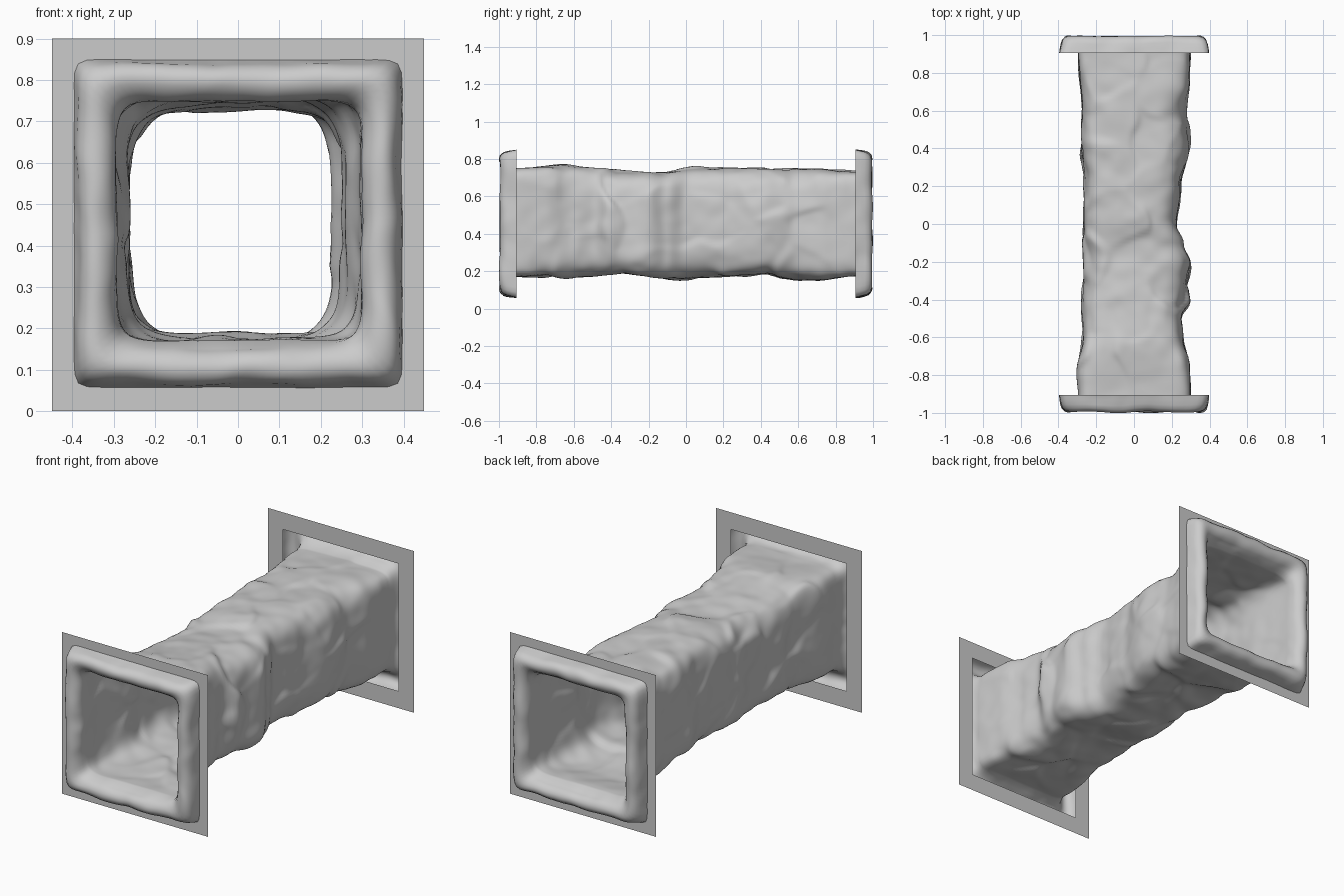
import bpy, bmesh, math
from mathutils import Vector, noise

if "Cube" in bpy.data.objects:
    bpy.data.objects.remove(bpy.data.objects["Cube"])

CZ = 0.455      # height of the tunnel axis
N = 160         # points around each ring
ROWS = 110      # rings along the rocky passage

# Wall distance along y, read off the silhouettes: (y, value)
RIGHT = [(-.9, .30), (-.75, .295), (-.6, .265), (-.5, .25), (-.4, .285), (-.2, .295),
         (-.1, .26), (0, .225), (.2, .245), (.4, .295), (.6, .275), (.75, .295), (.9, .30)]
LEFT = [(-.9, .295), (-.8, .30), (-.6, .27), (-.4, .28), (-.2, .26), (0, .275),
        (.2, .262), (.4, .28), (.6, .275), (.9, .295)]
TOP = [(-.9, .75), (-.65, .765), (-.4, .742), (-.15, .73), (.05, .753), (.4, .75), (.7, .745), (.9, .735)]
BOTTOM = [(-.9, .17), (-.55, .168), (-.35, .187), (-.1, .156), (.1, .17), (.4, .177), (.7, .148), (.9, .17)]


def along(table, y):
    if y <= table[0][0]:
        return table[0][1]
    for (a, u), (b, v) in zip(table, table[1:]):
        if y <= b:
            t = (y - a) / (b - a)
            t = t * t * (3 - 2 * t)
            return u + (v - u) * t
    return table[-1][1]


def rounded_square(i, power):
    a = 2 * math.pi * i / N
    c, s = math.cos(a), math.sin(a)
    r = (abs(c) ** power + abs(s) ** power) ** (-1 / power)
    return c * r, s * r


def rock(p):
    # tilted planes, one per cell, blended at the borders, plus fine grain
    q = p * 4.2 + noise.noise_vector(p * 5) * .2
    dist, cells = noise.voronoi(q)
    total = weight = 0
    for d, c in zip(dist, cells):
        w = math.exp(-18 * (d - dist[0]))
        tilt = noise.noise_vector(Vector(c) * 3.7 + Vector((5, 9, 2)))
        total += w * (q - Vector(c)).dot(tilt)
        weight += w
    return .045 * total / weight + .006 * noise.noise(p * 12)


def passage_ring(y):
    end = min(1, (0.93 - abs(y)) / .35)
    ring = []
    for i in range(N):
        corner = 1.6 * noise.noise(Vector((i // (N // 4) * 3.3 + .4, y * 2.2, 7.3)))
        u, v = rounded_square(i, 10 - (5.1 - corner) * end)
        x = u * (along(RIGHT, y) if u > 0 else along(LEFT, y))
        z = v * (along(TOP, y) - CZ if v > 0 else CZ - along(BOTTOM, y))
        p = Vector((x, y, z))
        k = 1 + (rock(p) - .001) * (.25 + .75 * end) / .3
        ring.append(Vector((x * k, y + .01 * noise.noise(p * 6) * end, z * k + CZ)))
    return ring


def rim_ring(half, y, power):
    ring = []
    for i in range(N):
        u, v = rounded_square(i, power)
        p = Vector((u * half, y, v * half))
        w = .009 * noise.noise(p * 6) + .004 * noise.noise(p * 14)
        k = 1 + (w if abs(y) > .92 else w * .3) / half
        dy = .01 * noise.noise(p * 6 + Vector((3, 3, 3))) if abs(y) > .93 else 0
        ring.append(Vector((p.x * k, max(-1, min(1, y + dy)), p.z * k + CZ - .002)))
    return ring


def add_object(name, bm, smooth):
    bmesh.ops.recalc_face_normals(bm, faces=bm.faces)
    me = bpy.data.meshes.new(name)
    bm.to_mesh(me)
    bm.free()
    ob = bpy.data.objects.new(name, me)
    bpy.context.collection.objects.link(ob)
    for f in me.polygons:
        f.use_smooth = smooth
    return ob


# Tunnel: one continuous skin, rim - rocky passage - rim
RIM = [(.396, .906, 26), (.391, .93, 22), (.386, .955, 19), (.379, .975, 17), (.366, .989, 16),
       (.35, .995, 15), (.332, .992, 14), (.316, .981, 12), (.304, .964, 11), (.298, .944, 10)]
rings = [rim_ring(h, -y, p) for h, y, p in RIM]
rings += [passage_ring(-.92 + 1.84 * j / ROWS) for j in range(ROWS + 1)]
rings += [rim_ring(h, y, p) for h, y, p in reversed(RIM)]
bm = bmesh.new()
loops = [[bm.verts.new(p) for p in r] for r in rings]
for a, b in zip(loops, loops[1:]):
    for i in range(N):
        j = (i + 1) % N
        bm.faces.new((a[i], a[j], b[j], b[i]))
add_object("rocky_tunnel", bm, True)

# Flat square wall panel with a square opening at each end
for name, y in (("front_wall_panel", -.905), ("back_wall_panel", .905)):
    bm = bmesh.new()
    squares = []
    for half in (.45, .355):
        squares.append([bm.verts.new((sx * half, y, .45 + sz * half))
                        for sx, sz in ((-1, -1), (1, -1), (1, 1), (-1, 1))])
    o, n = squares
    for i in range(4):
        j = (i + 1) % 4
        bm.faces.new((o[i], o[j], n[j], n[i]))
    add_object(name, bm, False)
